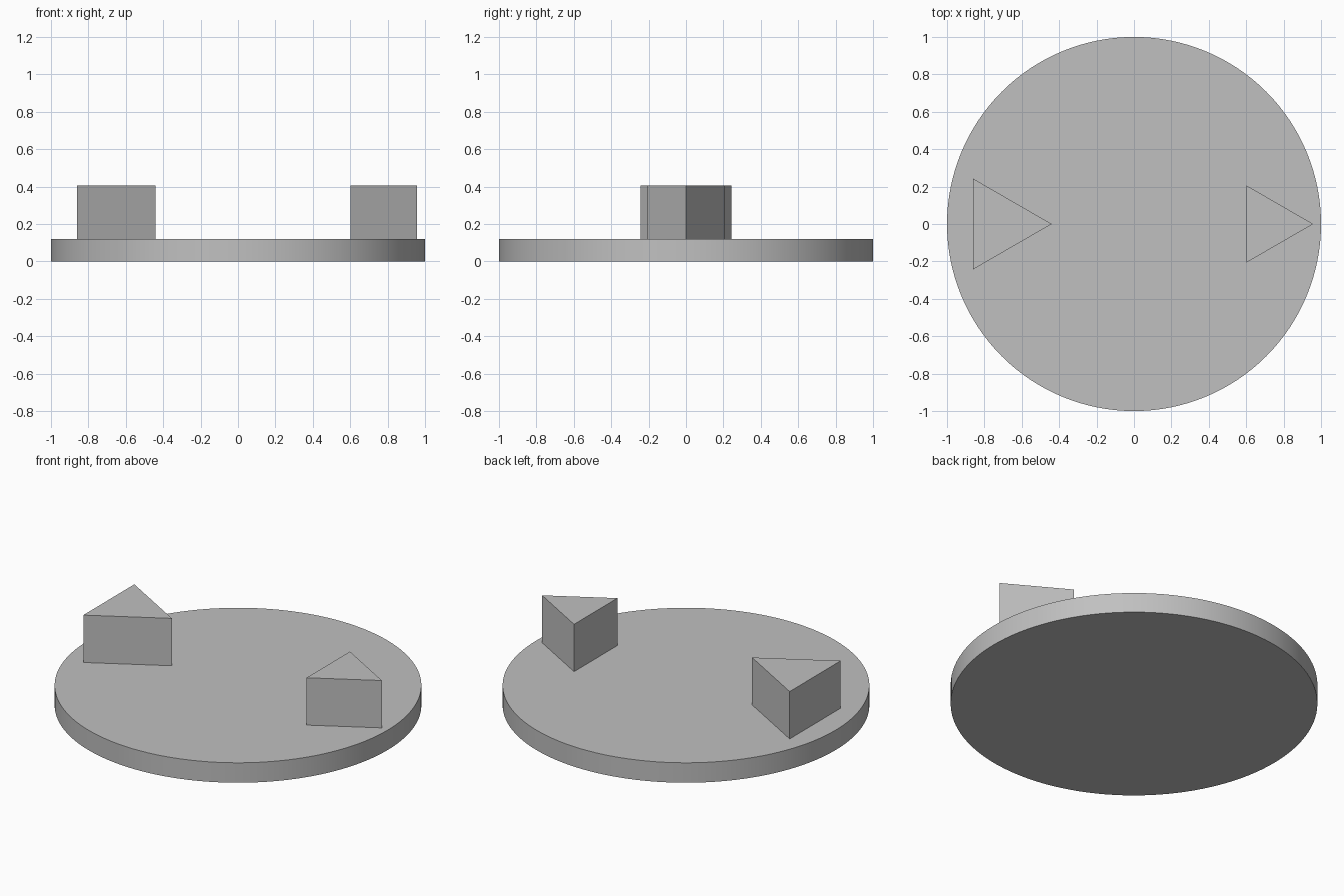
import bpy
import bmesh
from math import cos, sin, tau, radians

cube = bpy.data.objects.get("Cube")
if cube:
    bpy.data.objects.remove(cube, do_unlink=True)

# Single light grey material
grey = bpy.data.materials.new("light_grey")
grey.use_nodes = True
colour = (0.53, 0.53, 0.53, 1)
grey.diffuse_color = colour
grey.node_tree.nodes["Principled BSDF"].inputs["Base Color"].default_value = colour


def prism(name, sides, radius, x, bottom, top):
    """Upright regular prism with one corner pointing to +x."""
    bm = bmesh.new()
    ring = [bm.verts.new((radius * cos(tau * i / sides), radius * sin(tau * i / sides), bottom))
            for i in range(sides)]
    base = bm.faces.new(ring)
    result = bmesh.ops.extrude_face_region(bm, geom=[base], use_keep_orig=True)
    raised = [v for v in result["geom"] if isinstance(v, bmesh.types.BMVert)]
    bmesh.ops.translate(bm, verts=raised, vec=(0, 0, top - bottom))
    bmesh.ops.recalc_face_normals(bm, faces=bm.faces)
    mesh = bpy.data.meshes.new(name)
    bm.to_mesh(mesh)
    bm.free()
    mesh.materials.append(grey)
    obj = bpy.data.objects.new(name, mesh)
    obj.location.x = x
    bpy.context.collection.objects.link(obj)
    return obj


# Round base plate with a smooth rim
plate = prism("base_plate", 128, 1.0, 0, 0, 0.12)
bpy.ops.object.select_all(action="DESELECT")
plate.select_set(True)
bpy.context.view_layer.objects.active = plate
bpy.ops.object.shade_smooth_by_angle(angle=radians(30))

# Triangular blocks standing on the plate
prism("large_triangular_block", 3, 0.28, -0.72, 0.12, 0.405)
prism("small_triangular_block", 3, 0.238, 0.72, 0.12, 0.405)
